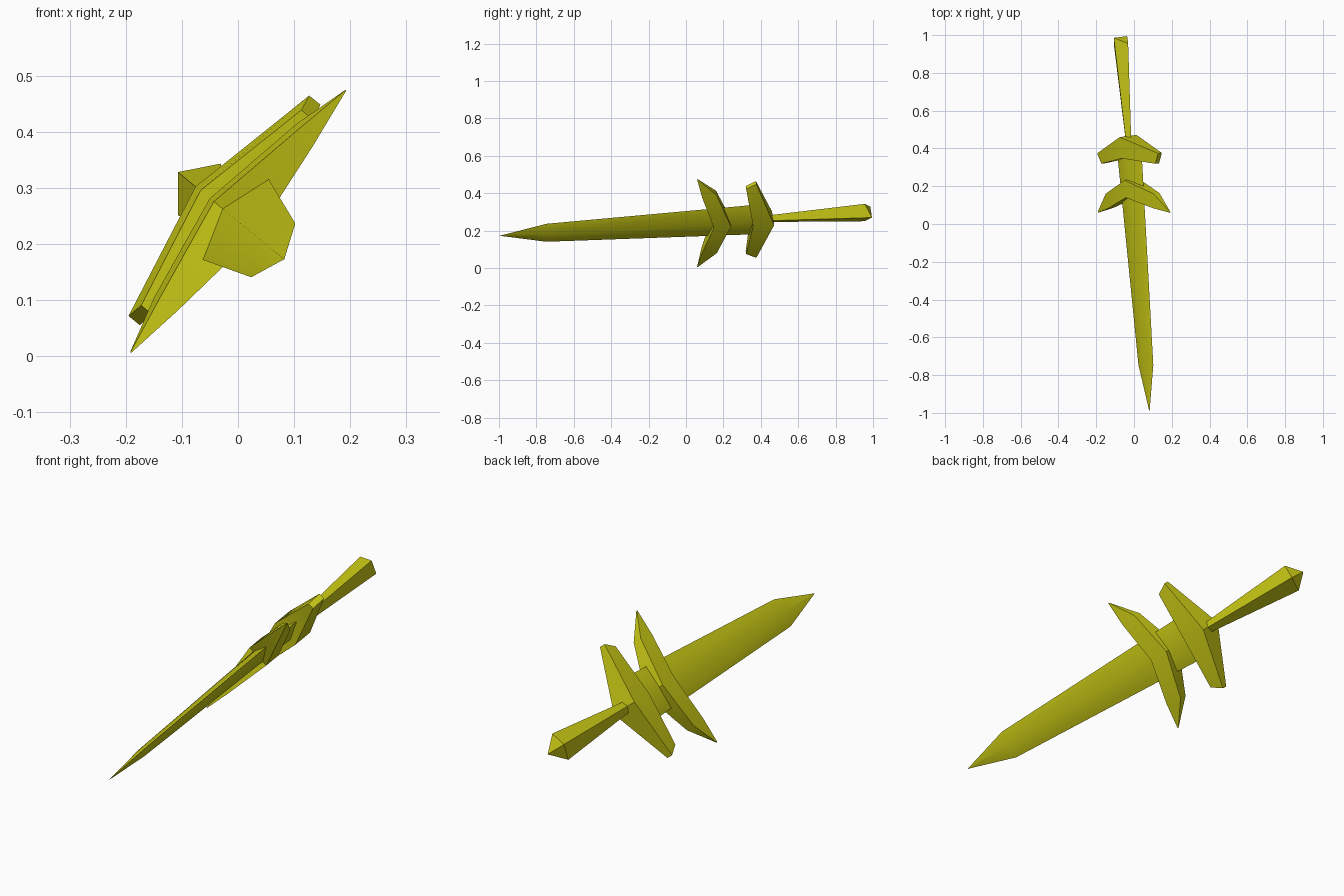
import bpy, bmesh, math
from mathutils import Matrix, Vector

if "Cube" in bpy.data.objects:
    bpy.data.objects.remove(bpy.data.objects["Cube"])

# Sword frame: W across the guards, A from tip to pommel, N through the flat of the blade
W = Vector((0.634, 0, 0.773)).normalized()
A = Vector((-0.0775, 1, 0.0636)).normalized()
N = W.cross(A).normalized()
A = N.cross(W)
FRAME = Matrix((W, A, N)).transposed().to_4x4()
FRAME.translation = (0.005, 0, 0.236)

gold = bpy.data.materials.new("yellow gold")
gold.diffuse_color = (0.60, 0.60, 0.008, 1)
gold.use_nodes = True
gold.node_tree.nodes["Principled BSDF"].inputs["Base Color"].default_value = gold.diffuse_color


def loft(name, rings, angle):
    """Skin four-sided rings, cap both ends, and place the part in the sword frame."""
    bm = bmesh.new()
    vs = [[bm.verts.new(p) for p in r] for r in rings]
    for a, b in zip(vs, vs[1:]):
        for i in range(4):
            j = (i + 1) % 4
            bm.faces.new((a[i], a[j], b[j], b[i]))
    for ring in (vs[0], vs[-1]):
        # split caps across the N corners so they can form a ridge
        bm.faces.new((ring[0], ring[1], ring[3]))
        bm.faces.new((ring[1], ring[2], ring[3]))
    bmesh.ops.remove_doubles(bm, verts=bm.verts, dist=1e-5)
    bmesh.ops.recalc_face_normals(bm, faces=bm.faces)
    bm.transform(FRAME)
    me = bpy.data.meshes.new(name)
    bm.to_mesh(me)
    bm.free()
    me.materials.append(gold)
    ob = bpy.data.objects.new(name, me)
    bpy.context.collection.objects.link(ob)
    bpy.ops.object.select_all(action='DESELECT')
    ob.select_set(True)
    bpy.context.view_layer.objects.active = ob
    bpy.ops.object.shade_smooth_by_angle(angle=math.radians(angle))
    return ob


def diamond(a, w, n, bulge=0.0):
    """Ring around the sword axis; bulge pushes the N corners further along it."""
    return [(w, a, 0), (0, a + bulge, n), (-w, a, 0), (0, a + bulge, -n)]


def guard(name, half):
    """Swept crossguard: half profile of (w_front, a_front, w_back, a_back, n), mirrored."""
    rows = [(-wf, af, -wb, ab, n) for wf, af, wb, ab, n in reversed(half[1:])] + half
    rings = [[(wf, af, n), (wb, ab, n), (wb, ab, -n), (wf, af, -n)]
             for wf, af, wb, ab, n in rows]
    return loft(name, rings, 35)


# Blade runs from its point to the rear guard
loft("blade", [diamond(-0.999, 0.0005, 0.0005), diamond(-0.75, 0.062, 0.017),
               diamond(0.38, 0.102, 0.03)], 40)

# Front guard with pointed ends
guard("front_guard", [(0, 0.145, 0, 0.237, 0.048),
                      (0.19, 0.085, 0.20, 0.163, 0.02),
                      (0.301, 0.06, 0.302, 0.064, 0.001)])

# Rear guard with blunt ends
guard("rear_guard", [(0, 0.355, 0, 0.468, 0.058),
                     (0.225, 0.322, 0.254, 0.377, 0.013)])

# Handle flares to a wedge-shaped pommel
loft("handle", [diamond(0.43, 0.022, 0.017), diamond(0.96, 0.06, 0.046, 0.035)], 50)
